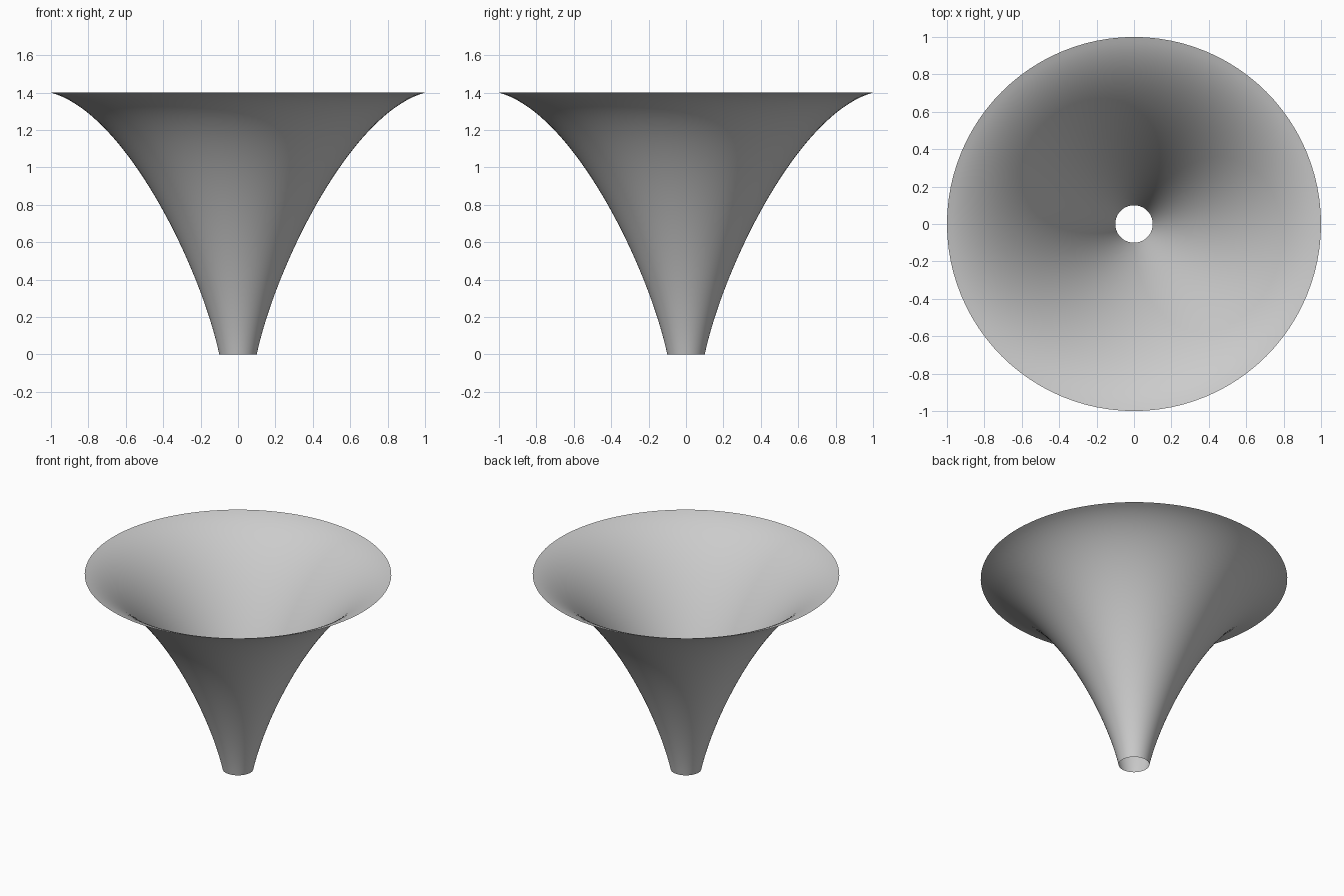
import bpy, bmesh, math
from mathutils import Vector
from mathutils.geometry import interpolate_bezier

cube = bpy.data.objects.get("Cube")
if cube:
    bpy.data.objects.remove(cube, do_unlink=True)

# Plain grey finish
grey = bpy.data.materials.new("light_grey")
grey.use_nodes = True
colour = (0.6, 0.6, 0.6, 1)
grey.diffuse_color = colour
grey.node_tree.nodes["Principled BSDF"].inputs["Base Color"].default_value = colour

# Flared profile from the narrow spout to the wide rim
profile = interpolate_bezier(Vector((0.1, 0, 0)), Vector((0.2, 0, 0.467)),
                             Vector((0.6, 0, 1.29)), Vector((1, 0, 1.4)), 40)

# Open funnel: the profile turned around the vertical axis
bm = bmesh.new()
verts = [bm.verts.new(p) for p in profile]
edges = [bm.edges.new(pair) for pair in zip(verts, verts[1:])]
bmesh.ops.spin(bm, geom=verts + edges, cent=(0, 0, 0), axis=(0, 0, 1),
               angle=math.tau, steps=96, use_merge=True)
bmesh.ops.remove_doubles(bm, verts=bm.verts, dist=0.0001)
bmesh.ops.recalc_face_normals(bm, faces=bm.faces)
for face in bm.faces:
    face.smooth = True

mesh = bpy.data.meshes.new("funnel")
bm.to_mesh(mesh)
bm.free()
mesh.materials.append(grey)
funnel = bpy.data.objects.new("funnel", mesh)
bpy.context.collection.objects.link(funnel)
